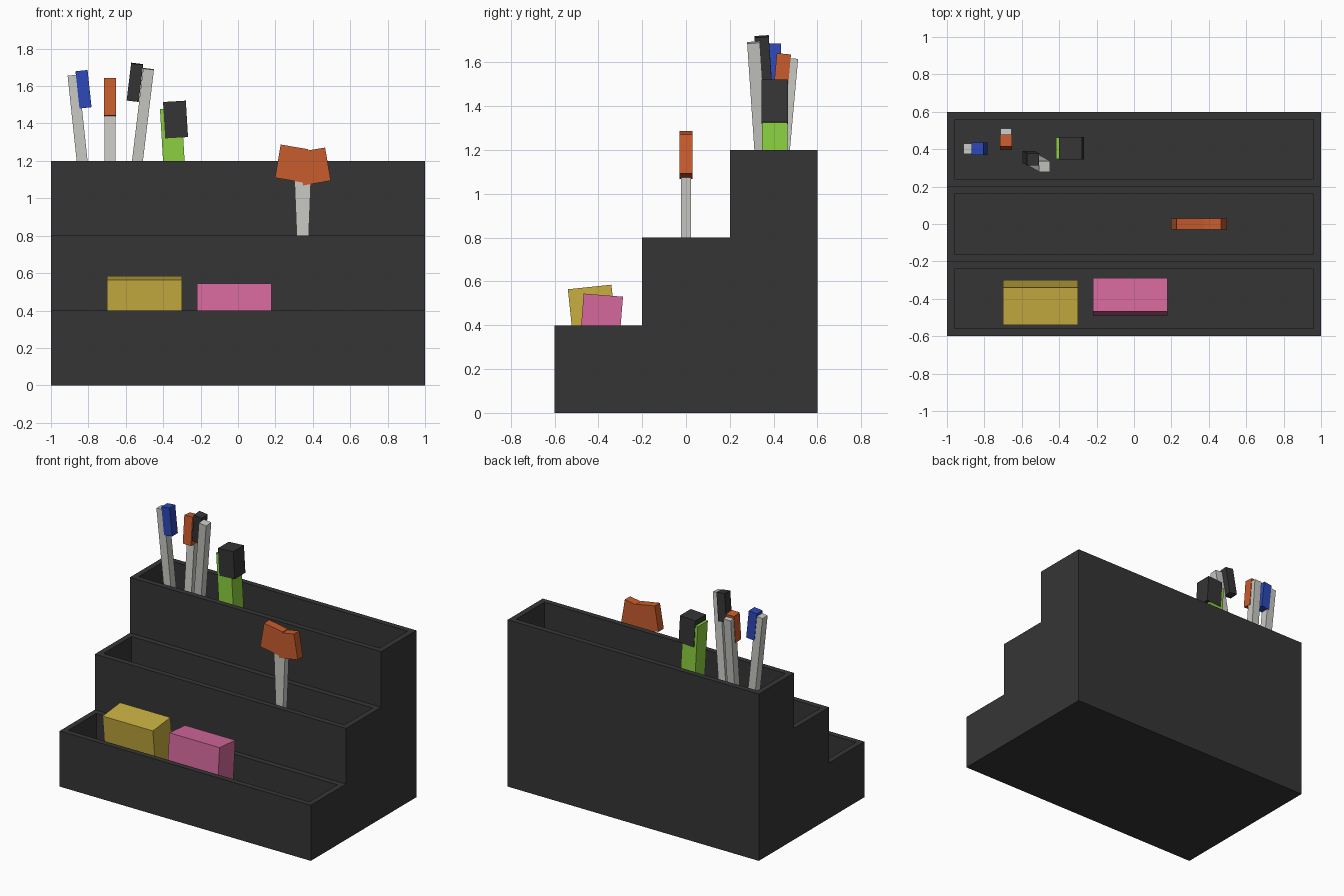
import bpy, bmesh
from mathutils import Vector

if "Cube" in bpy.data.objects:
    bpy.data.objects.remove(bpy.data.objects["Cube"])


def material(name, rgb):
    m = bpy.data.materials.new(name)
    m.diffuse_color = (*rgb, 1)
    m.use_nodes = True
    m.node_tree.nodes["Principled BSDF"].inputs["Base Color"].default_value = m.diffuse_color
    return m


charcoal = material("charcoal", (0.036, 0.036, 0.036))
grey = material("light_grey", (0.58, 0.58, 0.55))
blue = material("blue", (0.026, 0.065, 0.48))
orange = material("orange", (0.58, 0.107, 0.026))
green = material("green", (0.26, 0.63, 0.05))
yellow = material("yellow", (0.58, 0.43, 0.053))
pink = material("pink", (0.66, 0.14, 0.33))


def link(name, bm, mat):
    mesh = bpy.data.meshes.new(name)
    bm.to_mesh(mesh)
    bm.free()
    mesh.materials.append(mat)
    ob = bpy.data.objects.new(name, mesh)
    bpy.context.collection.objects.link(ob)
    return ob


def box(name, centre, size, mat, lean_x=0, lean_y=0):
    """Box whose top leans towards +x / +y by the given angles."""
    bm = bmesh.new()
    bmesh.ops.create_cube(bm, size=1)
    bmesh.ops.scale(bm, vec=size, verts=bm.verts)
    ob = link(name, bm, mat)
    ob.location = centre
    ob.rotation_euler = (-lean_y, lean_x, 0)
    return ob


# Stepped organiser: extruded stair profile with a pocket sunk into each step
WALL, POCKET = 0.057, 0.25
profile = [(-0.6, 0), (0.6, 0), (0.6, 1.2), (0.2, 1.2), (0.2, 0.8),
           (-0.2, 0.8), (-0.2, 0.4), (-0.6, 0.4)]
bm = bmesh.new()
end = bm.faces.new([bm.verts.new((-1, y, z)) for y, z in profile])
ext = bmesh.ops.extrude_face_region(bm, geom=[end])
bmesh.ops.translate(bm, vec=(2, 0, 0),
                    verts=[g for g in ext["geom"] if isinstance(g, bmesh.types.BMVert)])
bmesh.ops.recalc_face_normals(bm, faces=bm.faces)
tops = [f for f in bm.faces if f.normal.z > 0.9]
bmesh.ops.inset_individual(bm, faces=tops, thickness=WALL)
floors = bmesh.ops.extrude_discrete_faces(bm, faces=tops)["faces"]
bmesh.ops.translate(bm, vec=Vector((0, 0, -POCKET)),
                    verts=[v for f in floors for v in f.verts])
link("stepped_organiser", bm, charcoal)

# Pens: barrel centre, length, cap centre, cap colour, lean
pens = [
    ("blue_pen", (-0.85, 0.402, 1.355), 0.61, (-0.826, 0.402, 1.583), blue, -0.106, 0),
    ("orange_pen", (-0.685, 0.456, 1.32), 0.60, (-0.685, 0.438, 1.54), orange, 0, 0.09),
    ("black_pen", (-0.517, 0.33, 1.37), 0.65, (-0.551, 0.352, 1.62), charcoal, 0.12, -0.067),
]
for name, c, length, cap, mat, lx, ly in pens:
    box(name + "_barrel", c, (0.058, 0.058, length), grey, lx, ly)
    box(name + "_cap", cap, (0.065, 0.065, 0.2), mat, lx, ly)

# Highlighter
box("highlighter_body", (-0.3455, 0.405, 1.24), (0.115, 0.115, 0.48), green, -0.06)
box("highlighter_cap", (-0.334, 0.405, 1.421), (0.122, 0.122, 0.195), charcoal, -0.06)

# Scissors: mirrored blades and handles
for side, s in (("left", -1), ("right", 1)):
    box(side + "_scissor_blade", (0.346 + s * 0.01, 0, 0.87),
        (0.05, 0.046, 0.54), grey, s * 0.04)
    box(side + "_scissor_handle", (0.347 + s * 0.06, 0, 1.178 - s * 0.008),
        (0.15, 0.06, 0.18), orange, -s * 0.17)

# Sticky note blocks
box("yellow_note_block", (-0.5, -0.419, 0.376), (0.4, 0.2, 0.4), yellow, 0, -0.105)
box("pink_note_block", (-0.02, -0.389, 0.393), (0.4, 0.18, 0.29), pink, 0, 0.08)
